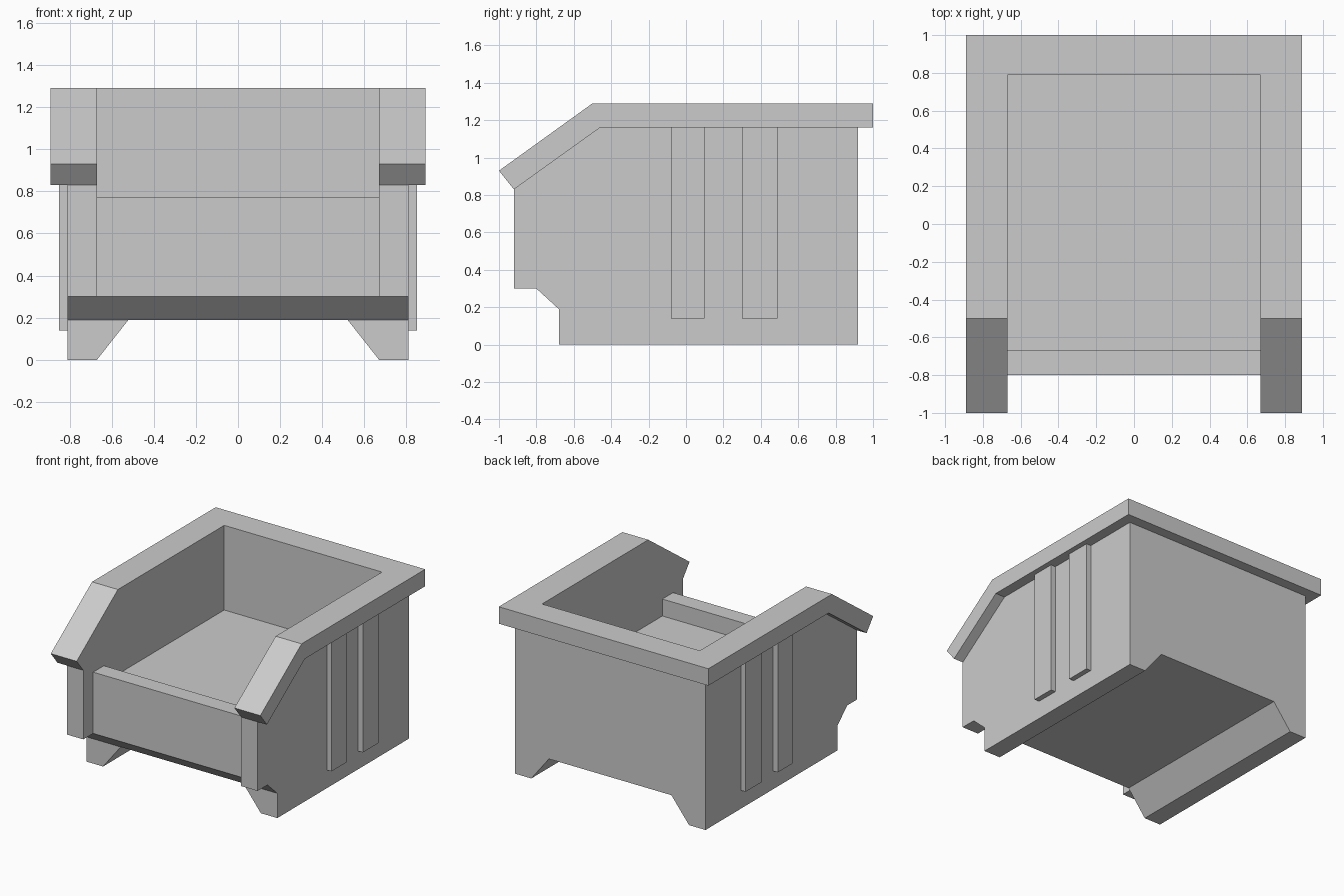
import bpy
import bmesh
from mathutils import Vector

cube = bpy.data.objects.get("Cube")
if cube:
    bpy.data.objects.remove(cube, do_unlink=True)

GREY = (0.6, 0.6, 0.6, 1.0)
material = bpy.data.materials.new("light grey")
material.use_nodes = True
material.diffuse_color = GREY
material.node_tree.nodes["Principled BSDF"].inputs["Base Color"].default_value = GREY


def prism(name, profile, start, end, axis="x"):
    """Extrude a closed profile, (y, z) along x or (x, z) along y."""
    def place(a, b, t):
        return (t, a, b) if axis == "x" else (a, t, b)

    bm = bmesh.new()
    face = bm.faces.new([bm.verts.new(place(a, b, start)) for a, b in profile])
    grown = bmesh.ops.extrude_face_region(bm, geom=[face])
    verts = [v for v in grown["geom"] if isinstance(v, bmesh.types.BMVert)]
    bmesh.ops.translate(bm, verts=verts, vec=Vector(place(0, 0, end - start)))
    bmesh.ops.recalc_face_normals(bm, faces=bm.faces)
    mesh = bpy.data.meshes.new(name)
    bm.to_mesh(mesh)
    bm.free()
    mesh.materials.append(material)
    obj = bpy.data.objects.new(name, mesh)
    bpy.context.collection.objects.link(obj)
    return obj


def cut(obj, cutter):
    mod = obj.modifiers.new("cut", "BOOLEAN")
    mod.operation = "DIFFERENCE"
    mod.solver = "EXACT"
    mod.object = cutter
    bpy.context.view_layer.objects.active = obj
    bpy.ops.object.modifier_apply(modifier=mod.name)


# Body: side silhouette across the full width
body = prism("chair_body", [
    (-0.92, 0.83), (-0.46, 1.16), (0.92, 1.16), (0.92, 0),
    (-0.68, 0), (-0.68, 0.19), (-0.8, 0.30), (-0.92, 0.30)], -0.81, 0.81)

# Thick rim over the arms and back, sloping down at the front
rim = prism("arm_and_back_rim", [
    (-1, 0.93), (-0.5, 1.29), (1, 1.29), (1, 1.16),
    (-0.46, 1.16), (-0.92, 0.83)], -0.89, 0.89)

# Open space between the arms: seat well, front lip and recessed front board
seat_space = prism("seat_space_cutter", [
    (-1.2, 1.5), (0.79, 1.5), (0.79, 0.64), (-0.67, 0.64),
    (-0.67, 0.77), (-0.8, 0.77), (-0.8, 0.1), (-1.2, 0.1)], -0.67, 0.67)

# Tunnel underneath, leaving a tapered runner on each side
tunnel = prism("underside_cutter", [
    (-0.67, 0), (-0.52, 0.19), (0.52, 0.19), (0.67, 0),
    (0.67, -0.1), (-0.67, -0.1)], -1.2, 1.2, axis="y")

cut(body, seat_space)
cut(body, tunnel)
cut(rim, seat_space)
for cutter in (seat_space, tunnel):
    bpy.data.objects.remove(cutter, do_unlink=True)

# Two upright slats on the outside of each arm
for side, sign in (("left", 1), ("right", -1)):
    for place, y0, y1 in (("front", -0.08, 0.10), ("rear", 0.30, 0.49)):
        prism(f"{side}_{place}_slat",
              [(y0, 0.14), (y1, 0.14), (y1, 1.16), (y0, 1.16)],
              sign * 0.80, sign * 0.85)
